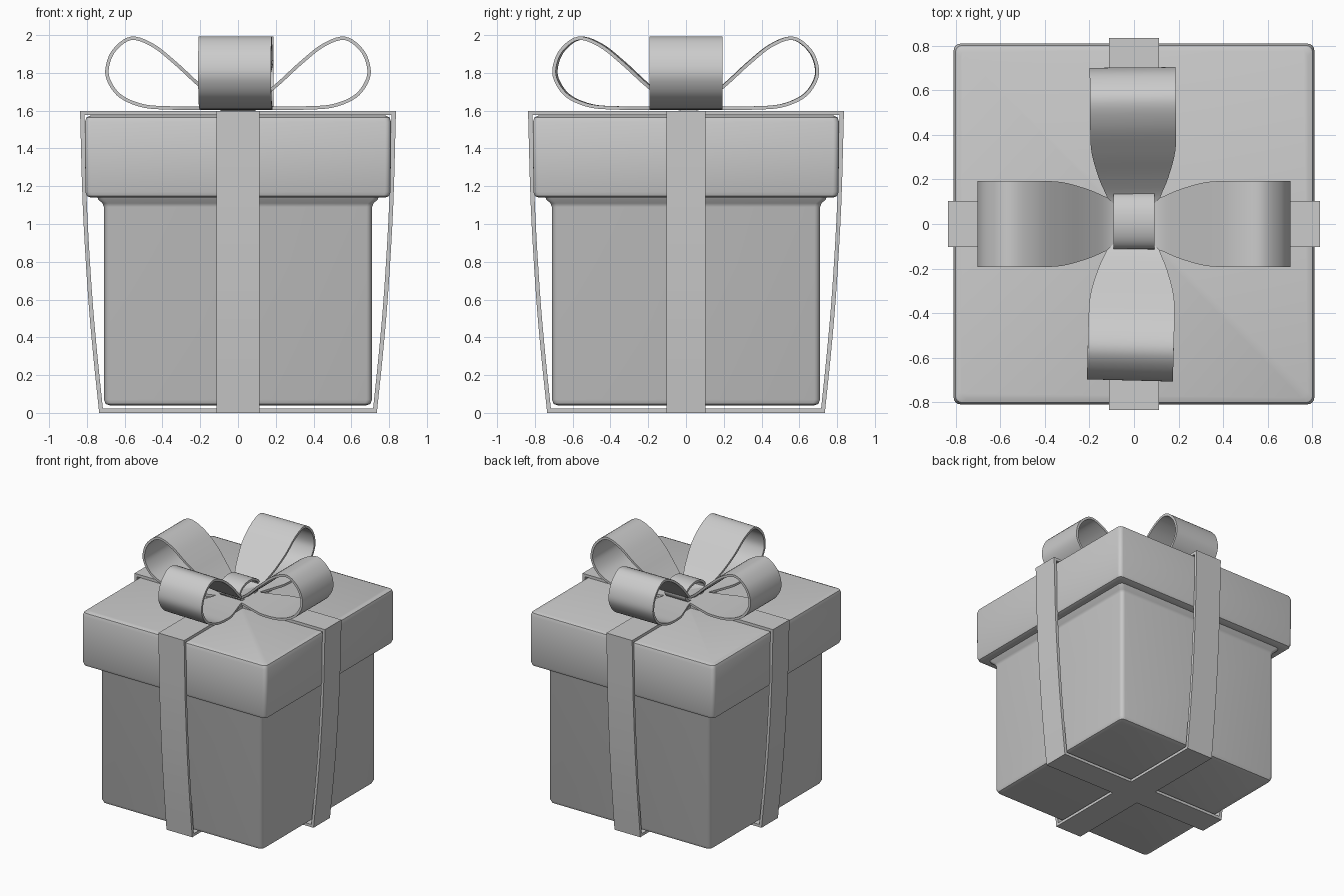
import bpy, bmesh, math
from mathutils import Vector, Matrix

if "Cube" in bpy.data.objects:
    bpy.data.objects.remove(bpy.data.objects["Cube"])


def finish(name, bm, angle=35):
    bmesh.ops.recalc_face_normals(bm, faces=bm.faces[:])
    me = bpy.data.meshes.new(name)
    bm.to_mesh(me)
    bm.free()
    ob = bpy.data.objects.new(name, me)
    bpy.context.collection.objects.link(ob)
    bpy.ops.object.select_all(action='DESELECT')
    ob.select_set(True)
    bpy.context.view_layer.objects.active = ob
    bpy.ops.object.shade_smooth_by_angle(angle=math.radians(angle))
    return ob


def loft(bm, rings, wrap):
    n = len(rings[0])
    last = len(rings) if wrap else len(rings) - 1
    for i in range(last):
        a, b = rings[i], rings[(i + 1) % len(rings)]
        for j in range(n):
            k = (j + 1) % n
            bm.faces.new((a[j], a[k], b[k], b[j]))
    if not wrap:
        bm.faces.new(rings[0])
        bm.faces.new(rings[-1])


def rounded_box(name, profile, radius=0.03, seg=4):
    """Stack rounded squares of (half size, z)."""
    bm = bmesh.new()
    rings = []
    for half, z in profile:
        ring = []
        for q in range(4):
            for s in range(seg + 1):
                a = math.pi / 2 * (q + s / seg)
                mid = math.pi / 4 + q * math.pi / 2
                c = (half - radius) * math.sqrt(2)
                ring.append(bm.verts.new((c * math.cos(mid) + radius * math.cos(a),
                                          c * math.sin(mid) + radius * math.sin(a), z)))
        rings.append(ring)
    loft(bm, rings, False)
    return finish(name, bm, 40)


def smooth_path(pts, steps=5):
    """Catmull-Rom through (u, z, half width) points."""
    p = [Vector(q) for q in pts]
    p = [2 * p[0] - p[1]] + p + [2 * p[-1] - p[-2]]
    out = []
    for i in range(1, len(p) - 2):
        a, b, c, d = p[i - 1:i + 3]
        for s in range(steps):
            t = s / steps
            out.append(0.5 * (2 * b + (c - a) * t + (2 * a - 5 * b + 4 * c - d) * t * t
                              + (3 * b - a - 3 * c + d) * t ** 3))
    return out + [p[-2]]


def strip(name, path, thick, turn, closed=False):
    """Thick ribbon following a path in the xz plane, turned about z (degrees)."""
    bm = bmesh.new()
    rings, n = [], len(path)
    for i, p in enumerate(path):
        prv = path[i - 1] if closed or i > 0 else p
        nxt = path[(i + 1) % n] if closed or i < n - 1 else p
        d1 = Vector((p[0] - prv[0], p[1] - prv[1]))
        d2 = Vector((nxt[0] - p[0], nxt[1] - p[1]))
        d1 = d1.normalized() if d1.length else d2.normalized()
        d2 = d2.normalized() if d2.length else d1
        t = (d1 + d2).normalized()
        nor = Vector((t.y, -t.x)) * (thick / 2 / max(t.dot(d1), 0.5))
        rings.append([bm.verts.new((p[0] + s * nor.x, w * p[2], p[1] + s * nor.y))
                      for s, w in ((1, 1), (1, -1), (-1, -1), (-1, 1))])
    loft(bm, rings, closed)
    bm.transform(Matrix.Rotation(math.radians(turn), 4, 'Z'))
    return finish(name, bm)


# Box and lid
rounded_box("box_body", [(0.68, 0.04), (0.70, 0.047), (0.71, 0.07), (0.71, 1.09),
                         (0.718, 1.11), (0.74, 1.13), (0.75, 1.16)])
rounded_box("box_lid", [(0.75, 1.14), (0.78, 1.14), (0.80, 1.148), (0.808, 1.17), (0.81, 1.54),
                        (0.802, 1.565), (0.78, 1.574)])

# Two ribbon bands wrapped around the box
for name, turn, w in (("ribbon_band_side", 0, 0.103), ("ribbon_band_front", 90, 0.113)):
    side = smooth_path([(0.725, 0.011, w), (0.757, 0.32, w), (0.785, 0.65, w),
                        (0.811, 1.1, w), (0.825, 1.588, w)], 4)
    other = [Vector((-p[0], p[1], p[2])) for p in reversed(side)]
    strip(name, side + other, 0.022, turn, True)

# Four bow loops
loop = smooth_path([(0, 1.612, .10), (0.12, 1.612, .115), (0.24, 1.612, .155), (0.35, 1.614, .188),
                    (0.5, 1.625, .193), (0.62, 1.675, .193), (0.682, 1.755, .193),
                    (0.692, 1.83, .193), (0.655, 1.92, .193), (0.565, 1.983, .193),
                    (0.45, 1.945, .193), (0.33, 1.85, .188), (0.21, 1.74, .155),
                    (0.11, 1.665, .115), (0, 1.64, .10)])
for side, turn in (("right", 0), ("back", 90.5), ("left", 180), ("front", 268.5)):
    strip("bow_loop_" + side, loop, 0.018, turn)

# Knot band around the middle of the bow
knot = [Vector((0.013 + 0.118 * math.cos(a), 1.672 + 0.068 * math.sin(a), 0.093))
        for a in (i * math.tau / 32 for i in range(32))]
strip("bow_knot", knot, 0.018, 90, True)
